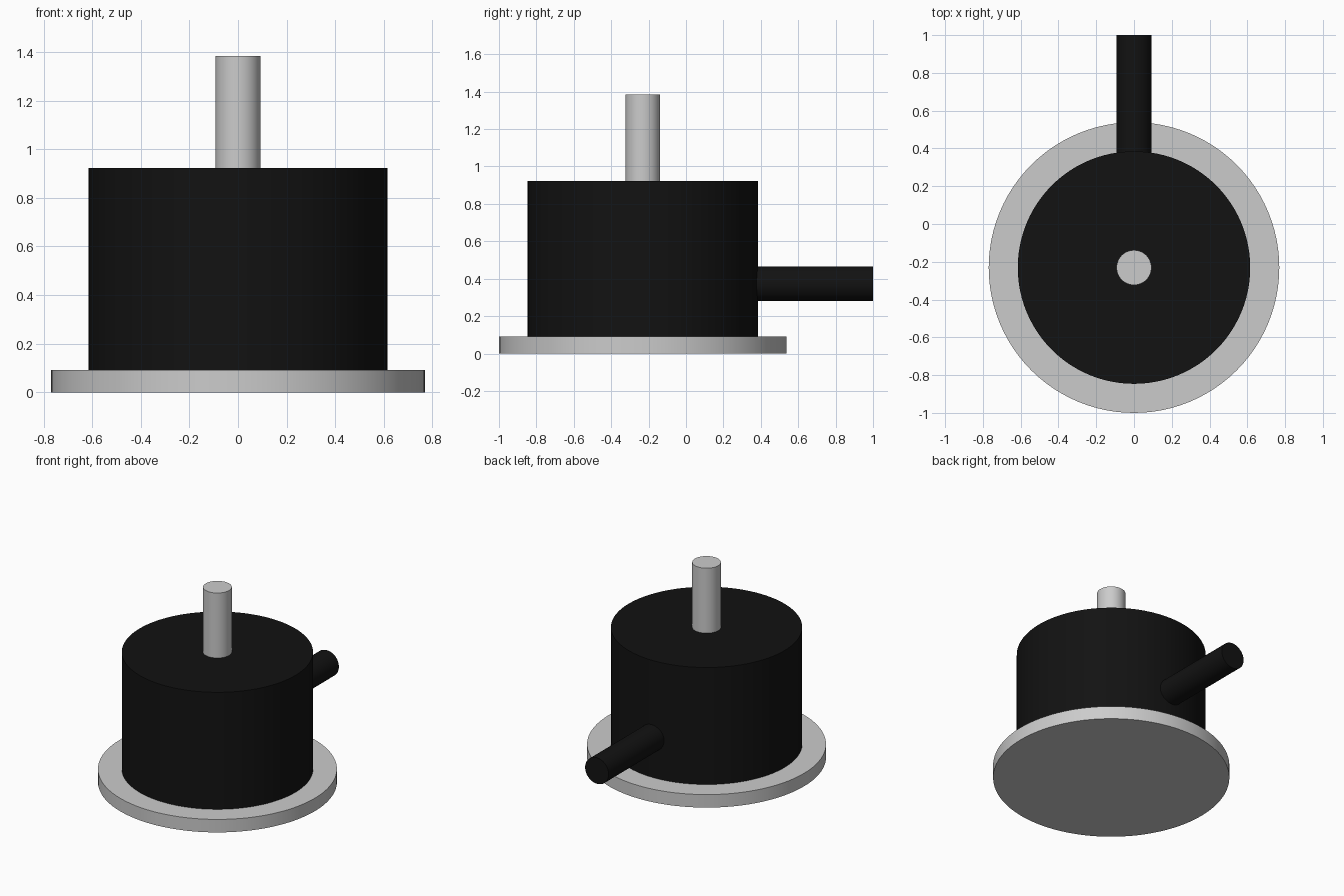
import bpy
import math

if "Cube" in bpy.data.objects:
    bpy.data.objects.remove(bpy.data.objects["Cube"])

U = 2 / 13               # base unit: whole length is 13 units
CY = -1 + 5 * U          # y of the main axis

black = bpy.data.materials.new("black")
black.diffuse_color = (0.006, 0.006, 0.006, 1)
black.use_nodes = True
black.node_tree.nodes["Principled BSDF"].inputs["Base Color"].default_value = black.diffuse_color


def cylinder(name, radius, start, end, y=CY, z=0.0, along_y=False, mat=None):
    """Smooth cylinder from start to end along z (or along y)."""
    mid = (start + end) / 2
    bpy.ops.mesh.primitive_cylinder_add(
        vertices=96, radius=radius, depth=end - start,
        location=(0, mid, z) if along_y else (0, y, mid),
        rotation=(math.pi / 2, 0, 0) if along_y else (0, 0, 0))
    ob = bpy.context.object
    ob.name = name
    bpy.ops.object.shade_smooth_by_angle(angle=math.radians(30))
    if mat:
        ob.data.materials.append(mat)
    return ob


# Mounting flange on the ground
cylinder("base_flange", 5 * U, 0, 0.6 * U)
# Drum body, seated slightly into the flange
cylinder("drum_body", 4 * U, 0.3 * U, 6 * U, mat=black)
# Shaft rising from the top of the drum
cylinder("top_shaft", 0.6 * U, 5.5 * U, 9 * U)
# Cable outlet running out of the back of the drum
cylinder("rear_cable", 0.6 * U, CY + 3.5 * U, CY + 8 * U, z=0.373,
         along_y=True, mat=black)
